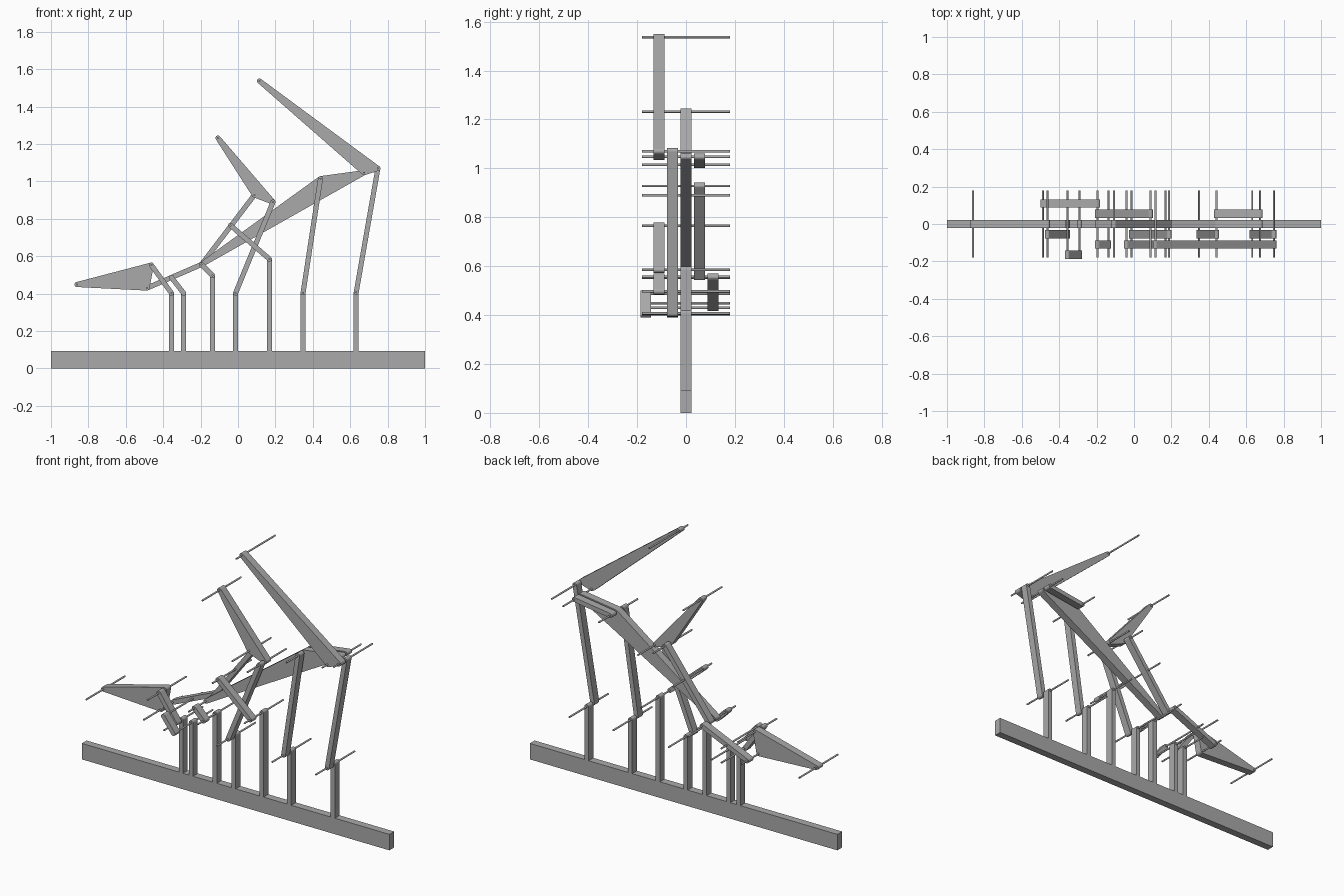
import bpy
import bmesh
from math import cos, sin, pi
from mathutils import Vector

cube = bpy.data.objects.get("Cube")
if cube:
    bpy.data.objects.remove(cube, do_unlink=True)

grey = bpy.data.materials.new("plain grey")
grey.use_nodes = True
colour = (0.4, 0.4, 0.4, 1)
grey.diffuse_color = colour
grey.node_tree.nodes["Principled BSDF"].inputs["Base Color"].default_value = colour

LAYER = 0.055      # spacing between link planes
THICK = 0.044      # link thickness
RADIUS = 0.0135    # rounding of link ends
BASE_TOP = 0.094

# Pivot positions in the x-z plane
J = dict(
    A=(-0.861, 0.449), B=(-0.463, 0.553), C=(-0.487, 0.430), D=(-0.356, 0.403),
    E=(-0.291, 0.403), F=(-0.356, 0.487), G=(-0.195, 0.556), H=(-0.136, 0.497),
    I=(-0.013, 0.403), K=(-0.040, 0.765), L=(0.088, 0.928), M=(0.187, 0.890),
    N=(-0.107, 1.232), O=(0.441, 1.015), P=(0.348, 0.405), Q=(0.632, 0.407),
    R=(0.748, 1.070), S=(0.674, 1.047), T=(0.115, 1.537), U=(0.168, 0.585),
)


def circle(centre, radius, sides=16):
    return [(centre[0] + radius * cos(2 * pi * i / sides),
             centre[1] + radius * sin(2 * pi * i / sides)) for i in range(sides)]


def outline(points):
    """Convex outline around a set of x-z points."""
    def half(seq):
        chain = []
        for p in seq:
            while len(chain) > 1:
                a, b = chain[-2:]
                if (b[0] - a[0]) * (p[1] - a[1]) - (b[1] - a[1]) * (p[0] - a[0]) > 1e-9:
                    break
                chain.pop()
            chain.append(p)
        return chain[:-1]
    pts = sorted(set(points))
    return half(pts) + half(pts[::-1])


def plate(name, points, y, thick):
    """Extrude a convex x-z outline along y, centred on the given y."""
    bm = bmesh.new()
    face = bm.faces.new([bm.verts.new((x, y - thick / 2, z)) for x, z in outline(points)])
    grown = bmesh.ops.extrude_face_region(bm, geom=[face])["geom"]
    bmesh.ops.translate(bm, vec=Vector((0, thick, 0)),
                        verts=[v for v in grown if isinstance(v, bmesh.types.BMVert)])
    bmesh.ops.recalc_face_normals(bm, faces=bm.faces)
    mesh = bpy.data.meshes.new(name)
    bm.to_mesh(mesh)
    bm.free()
    mesh.materials.append(grey)
    obj = bpy.data.objects.new(name, mesh)
    bpy.context.collection.objects.link(obj)
    return obj


# Base beam
plate("base_beam", [(x, z) for x in (-1, 1) for z in (0, BASE_TOP)], 0, THICK)

# Ground posts
for i, key in enumerate("DEHIUPQ"):
    x = J[key][0]
    feet = [(x - RADIUS, BASE_TOP), (x + RADIUS, BASE_TOP)]
    plate(f"post_{i + 1}", circle(J[key], RADIUS) + feet, 0, THICK)

# Links and triangular plates: name, pivots, layer
for name, keys, layer in (
    ("small_wing_plate", "ABC", 0),
    ("middle_wing_plate", "NLM", 0),
    ("long_coupler_plate", "GOS", 0),
    ("large_wing_plate", "TRS", -2),
    ("small_rocker", "BD", -1),
    ("middle_rocker", "IM", -1),
    ("inner_tall_rocker", "PO", -1),
    ("outer_tall_rocker", "QR", -1),
    ("crank", "HG", -2),
    ("guide_rocker", "UK", -2),
    ("short_rocker", "EF", -3),
    ("middle_coupler", "GL", 1),
    ("upper_link", "OS", 1),
    ("small_coupler", "CG", 2),
):
    plate(name, [p for k in keys for p in circle(J[k], RADIUS)], layer * LAYER, THICK)

# Pivot pins through every joint
for i, centre in enumerate(J.values()):
    plate(f"pivot_pin_{i + 1}", circle(centre, 0.005, 12), 0, 0.36)
